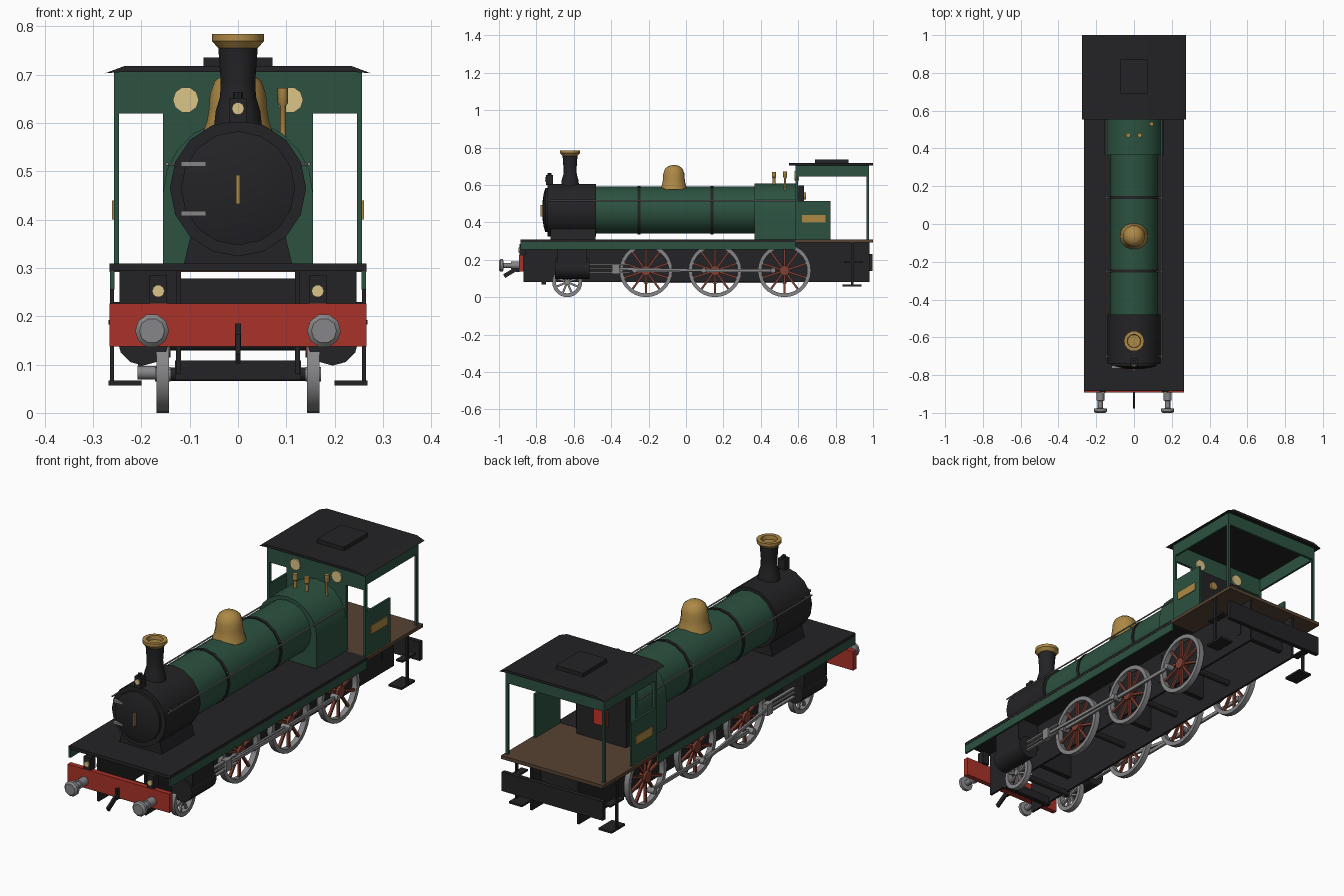
import bpy, bmesh
from math import pi, cos, sin, atan2, hypot, radians
from mathutils import Matrix, Vector

if "Cube" in bpy.data.objects:
    bpy.data.objects.remove(bpy.data.objects["Cube"])

COL = dict(green=(.025, .085, .052), black=(.017, .017, .019), red=(.40, .032, .022),
           brass=(.42, .25, .06), brown=(.095, .055, .032), cream=(.72, .56, .25),
           spoke=(.22, .05, .032), steel=(.24, .24, .25), fire=(.6, .03, .02))
MAT = {}
for k, c in COL.items():
    MAT[k] = bpy.data.materials.new(k)
    MAT[k].diffuse_color = (*c, 1)


def add(name, bm, col):
    bmesh.ops.recalc_face_normals(bm, faces=bm.faces[:])
    me = bpy.data.meshes.new(name)
    bm.to_mesh(me)
    bm.free()
    me.materials.append(MAT[col])
    ob = bpy.data.objects.new(name, me)
    bpy.context.collection.objects.link(ob)
    return ob


def cube(bm, c, size, ang=0):
    m = Matrix.Translation(c) @ Matrix.Rotation(ang, 4, 'X') @ Matrix.Diagonal((*size, 1))
    bmesh.ops.create_cube(bm, size=1, matrix=m)


def box(name, col, x, y, z):
    bm = bmesh.new()
    cube(bm, [(a + b) / 2 for a, b in (x, y, z)], [abs(b - a) for a, b in (x, y, z)])
    return add(name, bm, col)


def bar(name, col, x, p, q, wide, tall):
    """Straight bar in a plane of constant x between (y, z) points."""
    dy, dz = q[0] - p[0], q[1] - p[1]
    bm = bmesh.new()
    cube(bm, (x, (p[0] + q[0]) / 2, (p[1] + q[1]) / 2), (wide, hypot(dy, dz), tall), atan2(dz, dy))
    return add(name, bm, col)


def lathe(name, col, c, axis, prof, n=16, ring=False):
    """Revolve (radius, height) points about an axis through c."""
    bm = bmesh.new()
    place = {'X': lambda a, b, h: (h, a, b), 'Y': lambda a, b, h: (a, h, b),
             'Z': lambda a, b, h: (a, b, h)}[axis]
    rows = [[bm.verts.new(Vector(c) + Vector(place(r * cos(2 * pi * i / n), r * sin(2 * pi * i / n), h)))
             for i in range(n)] for r, h in prof]
    pairs = list(zip(rows, rows[1:])) + ([(rows[-1], rows[0])] if ring else [])
    for a, b in pairs:
        for i in range(n):
            j = (i + 1) % n
            bm.faces.new((a[i], a[j], b[j], b[i]))
    if not ring:
        bm.faces.new(rows[0])
        bm.faces.new(rows[-1])
    return add(name, bm, col)


def cyl(name, col, c, axis, r, h0, h1, n=16):
    return lathe(name, col, c, axis, [(r, h0), (r, h1)], n)


def prism(name, col, pts, y0, y1):
    """Extrude an (x, z) outline along y."""
    bm = bmesh.new()
    f = bm.faces.new([bm.verts.new((x, y0, z)) for x, z in pts])
    g = bmesh.ops.extrude_face_region(bm, geom=[f])
    bmesh.ops.translate(bm, vec=(0, y1 - y0, 0), verts=[v for v in g['geom'] if isinstance(v, bmesh.types.BMVert)])
    return add(name, bm, col)


# Boiler, smokebox and firebox
ZB = .465
cyl("boiler", "green", (0, 0, ZB), 'Y', .126, -.49, .38)
for i, y in enumerate((-.25, .14)):
    cyl(f"boiler_band_{i}", "black", (0, y, ZB), 'Y', .130, -.008, .008)
cyl("smokebox", "black", (0, 0, ZB), 'Y', .141, -.74, -.48)
lathe("smokebox_door", "black", (0, -.74, ZB), 'Y', [(.118, 0), (.118, -.012), (.085, -.022), (.03, -.028)])
prism("smokebox_saddle", "black", [(-.112, .308), (.112, .308), (.09, .40), (-.09, .40)], -.725, -.485)
box("door_handle", "brass", (-.004, .004), (-.778, -.765), (.432, .492))
for i, z in enumerate((.413, .515)):
    box(f"door_hinge_{i}", "steel", (-.118, -.066), (-.766, -.748), (z - .005, z + .005))
arch = [(.155 * cos(pi * i / 10), .455 + .153 * sin(pi * i / 10)) for i in range(11)]
prism("firebox", "green", [(.155, .308)] + arch + [(-.155, .308)], .365, .585)

# Boiler fittings
lathe("chimney", "black", (0, -.62, 0), 'Z', [(.05, .59), (.046, .625), (.037, .655), (.036, .69), (.041, .757)], 14)
lathe("chimney_cap", "brass", (0, -.62, 0), 'Z',
      [(.041, .755), (.054, .770), (.054, .784), (.036, .784), (.034, .765)], 14)
lathe("steam_dome", "brass", (0, -.065, 0), 'Z',
      [(.074, .575), (.064, .605), (.06, .63), (.058, .66), (.048, .687), (.03, .701), (.01, .706)], 14)
for s in (-1, 1):
    lathe(f"safety_valve_{s}", "brass", (s * .03, .47, 0), 'Z',
          [(.008, .59), (.008, .637), (.012, .642), (.012, .668)], 10)
lathe("whistle", "brass", (.093, .53, 0), 'Z', [(.006, .57), (.006, .635), (.011, .642), (.011, .673)], 10)
box("top_lamp_body", "black", (-.018, .018), (-.748, -.712), (.60, .652))
cyl("top_lamp_knob", "black", (0, -.73, 0), 'Z', .01, .65, .664, 8)
cyl("top_lamp_lens", "cream", (0, -.748, .63), 'Y', .013, -.006, .002, 10)

# Running board, frames and beams
box("running_board", "black", (-.266, .266), (-.885, .585), (.294, .309))
box("cab_floor", "brown", (-.266, .266), (.585, 1), (.292, .308))
box("front_beam", "red", (-.266, .266), (-.892, -.868), (.137, .226))
box("rear_beam", "black", (-.264, .264), (.978, .998), (.14, .23))
for i, (y, z0, z1) in enumerate([(-.6, .14, .278), (-.03, .14, .278), (.34, .14, .278), (.9, .14, .278),
                                 (-.76, .068, .108)]):
    box(f"frame_stretcher_{i}", "black", (-.13, .13), (y - .012, y + .012), (z0, z1))
bar("coupling_hook", "black", 0, (-.885, .165), (-.972, .112), .01, .022)
box("hook_plate", "black", (-.006, .006), (-.91, -.89), (.135, .185))

R, ZW, THROW = .142, .143, .06
DRIVERS = (-.214, .155, .526)


def wheel(name, s, y, r, spokes, col):
    """Tyre ring, hub and spokes."""
    x = s * .156
    lathe(f"{name}_tyre", "steel", (x, y, r), 'X',
          [(r, -.013), (r, .013), (r - .02, .013), (r - .02, -.013)], 28, ring=True)
    cyl(f"{name}_hub", col, (x, y, r), 'X', r * .19, -.016, .016, 12)
    bm = bmesh.new()
    for k in range(spokes):
        a = 2 * pi * (k + .5) / spokes
        d = (r - .012) / 2
        cube(bm, (x, y + d * cos(a), r + d * sin(a)), (.012, r - .016, .011), a)
    add(f"{name}_spokes", bm, col)


for s in (-1, 1):
    n = "right" if s > 0 else "left"
    box(f"{n}_frame", "black", (s * .118, s * .128), (-.87, .98), (.08, .294))
    box(f"{n}_valance", "green", (s * .256, s * .265), (-.885, .585), (.255, .295))
    lathe(f"{n}_buffer", "steel", (s * .178, 0, .17), 'Y',
          [(.021, -.89), (.021, -.935), (.014, -.936), (.014, -.975), (.035, -.978), (.035, -.992), (.026, -1)], 10)
    # Front lamps
    box(f"{n}_lamp_body", "black", (s * .147, s * .183), (-.89, -.855), (.224, .285))
    cyl(f"{n}_lamp_lens", "cream", (s * .165, -.89, .252), 'Y', .013, -.006, .002, 10)
    # Handrail
    cyl(f"{n}_handrail", "steel", (s * .147, 0, .515), 'Y', .0035, -.73, .585, 8)
    for i, y in enumerate((-.7, -.25, .14)):
        cyl(f"{n}_handrail_post_{i}", "steel", (s * .13, y, .515), 'X', .003, -.02, .02, 6)
    # Wheels
    wheel(f"{n}_leading_wheel", s, -.635, .08, 8, "steel")
    for i, y in enumerate(DRIVERS):
        wheel(f"{n}_driving_wheel_{i}", s, y, R, 10, "spoke")
    # Cylinder and valve chest
    cyl(f"{n}_cylinder", "black", (s * .196, 0, .152), 'Y', .054, -.7, -.517, 12)
    box(f"{n}_valve_chest", "black", (s * .128, s * .245), (-.69, -.53), (.17, .294))
    # Rods, quartered between the two sides
    oy, oz = (-THROW, 0) if s > 0 else (0, -THROW)
    pins = [(y + oy, ZW + oz) for y in DRIVERS]
    ends = (pins[0], pins[2])
    bar(f"{n}_coupling_rod", "steel", s * .184, *ends, .01, .016)
    for i, (y, z) in enumerate(pins):
        cyl(f"{n}_crank_pin_{i}", "steel", (s * .186, y, z), 'X', .014, -.022, .022 if i == 1 else .014, 12)
    cy = -.375 if s > 0 else -.32
    bar(f"{n}_connecting_rod", "steel", s * .202, (cy, .152), pins[1], .01, .014)
    box(f"{n}_crosshead", "steel", (s * .188, s * .216), (cy - .02, cy + .02), (.125, .178))
    cyl(f"{n}_piston_rod", "steel", (s * .202, 0, .152), 'Y', .006, -.52, cy, 8)
    for z in (.132, .172):
        box(f"{n}_slide_bar", "steel", (s * .195, s * .209), (-.52, -.30), (z - .004, z + .004))
    # Cab steps
    box(f"{n}_step_hanger", "black", (s * .257, s * .265), (.882, .896), (.06, .294))
    box(f"{n}_lower_step", "black", (s * .2, s * .268), (.838, .938), (.057, .067))
    box(f"{n}_upper_step", "black", (s * .235, s * .268), (.845, .945), (.183, .192))
    # Cab sides
    box(f"{n}_cab_side", "green", (s * .247, s * .257), (.585, .772), (.308, .515))
    box(f"{n}_cab_plate", "brass", (s * .256, s * .261), (.62, .745), (.4, .44))
    box(f"{n}_cab_front_post", "green", (s * .246, s * .257), (.585, .6), (.308, .705))
    box(f"{n}_cab_rear_post", "green", (s * .246, s * .257), (.965, .978), (.308, .705))
    box(f"{n}_cab_frieze", "green", (s * .247, s * .257), (.585, .978), (.645, .708))
    cyl(f"{n}_cab_window", "cream", (s * .108, .585, .648), 'Y', .027, -.006, .02, 10)

# Axles
for i, (y, z) in enumerate([(-.635, .08)] + [(y, ZW) for y in DRIVERS]):
    cyl(f"axle_{i}", "black", (0, y, z), 'X', .015, -.15, .15, 10)

# Cab front, rear rail, roof and backhead
box("cab_front_panel", "green", (-.155, .155), (.585, .598), (.308, .63))
box("cab_front_top", "green", (-.257, .257), (.585, .598), (.62, .71))
box("cab_rear_rail", "green", (-.257, .257), (.966, .978), (.645, .708))
prism("cab_roof", "black", [(-.275, .703), (-.235, .718), (.235, .718), (.275, .703), (.235, .706), (-.235, .706)],
      .552, 1)
box("roof_hatch", "black", (-.071, .071), (.69, .87), (.715, .736))
box("backhead", "black", (-.13, .13), (.597, .632), (.308, .598))
box("fire_door", "fire", (-.035, .035), (.63, .642), (.385, .455))
for i, x in enumerate((-.06, .06)):
    cyl(f"pressure_gauge_{i}", "brass", (x, .632, .54), 'Y', .02, -.002, .01, 10)

# Smooth the round parts, keep edges sharp
bpy.ops.object.select_all(action='SELECT')
bpy.context.view_layer.objects.active = bpy.context.selected_objects[0]
bpy.ops.object.shade_smooth_by_angle(angle=radians(37))

for m in bpy.data.materials:
    if m.users and not m.is_grease_pencil:
        m.use_nodes = True
        m.node_tree.nodes["Principled BSDF"].inputs["Base Color"].default_value = m.diffuse_color
